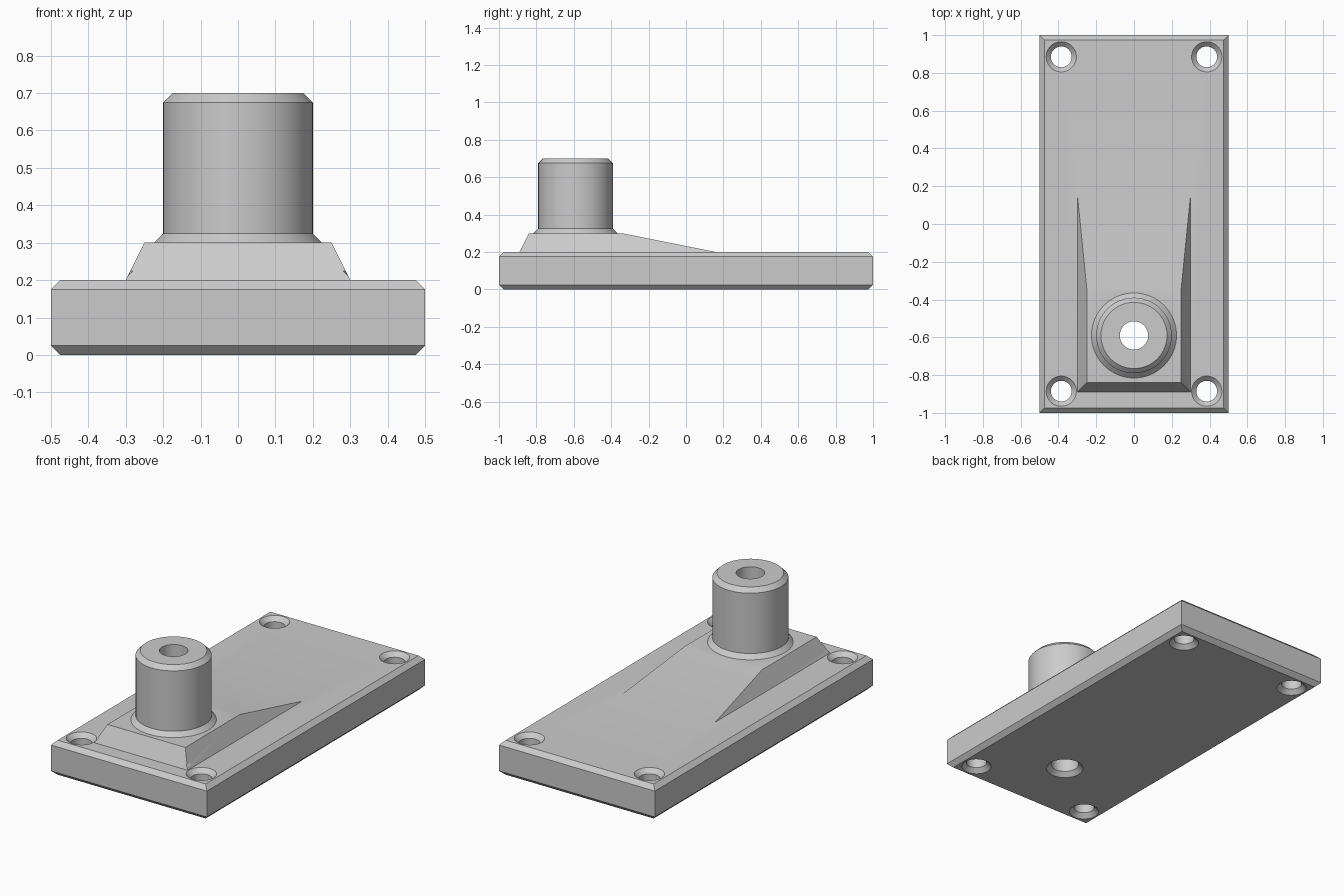
import bpy, bmesh, math

default = bpy.data.objects.get("Cube")
if default:
    bpy.data.objects.remove(default, do_unlink=True)

GREY = (0.6, 0.6, 0.6, 1.0)
grey = bpy.data.materials.new("plain grey")
grey.use_nodes = True
grey.diffuse_color = GREY
grey.node_tree.nodes["Principled BSDF"].inputs["Base Color"].default_value = GREY

CHAMFER = 0.025
PLATE_TOP = 0.2
BOSS_Y = -0.59


def make_object(name, bm):
    bmesh.ops.recalc_face_normals(bm, faces=bm.faces)
    mesh = bpy.data.meshes.new(name)
    bm.to_mesh(mesh)
    bm.free()
    mesh.materials.append(grey)
    obj = bpy.data.objects.new(name, mesh)
    bpy.context.collection.objects.link(obj)
    return obj


def skin(name, rings):
    """Closed solid from a stack of matching vertex rings."""
    bm = bmesh.new()
    loops = [[bm.verts.new(p) for p in ring] for ring in rings]
    for low, high in zip(loops, loops[1:]):
        for i in range(len(low)):
            j = (i + 1) % len(low)
            bm.faces.new((low[i], low[j], high[j], high[i]))
    bm.faces.new(loops[0][::-1])
    bm.faces.new(loops[-1])
    return make_object(name, bm)


def rect(hx, y0, y1, z0, z1=None):
    """Rectangle ring, at z0 in front and z1 at the back."""
    z1 = z0 if z1 is None else z1
    return [(-hx, y0, z0), (hx, y0, z0), (hx, y1, z1), (-hx, y1, z1)]


def lathe(name, x, y, profile, sides=64):
    angles = [2 * math.pi * i / sides for i in range(sides)]
    return skin(name, [[(x + r * math.cos(a), y + r * math.sin(a), z)
                        for a in angles] for r, z in profile])


def combine(target, tool, operation):
    mod = target.modifiers.new(operation.lower(), "BOOLEAN")
    mod.operation, mod.solver, mod.object = operation, "EXACT", tool
    tool.hide_render = True
    bpy.context.view_layer.objects.active = target
    bpy.ops.object.modifier_apply(modifier=mod.name)
    bpy.data.objects.remove(tool, do_unlink=True)


# Base plate, chamfered along its top and bottom rims
c = CHAMFER
plate = skin("mounting_plate", [
    rect(0.5 - c, c - 1, 1 - c, 0),
    rect(0.5, -1, 1, c),
    rect(0.5, -1, 1, PLATE_TOP - c),
    rect(0.5 - c, c - 1, 1 - c, PLATE_TOP)])

# Raised pad with sloping sides and a long ramp towards the back
pad = skin("ramped_pad", [
    rect(0.3, -0.89, 0.16, 0.1),
    rect(0.3, -0.89, 0.16, PLATE_TOP),
    rect(0.25, -0.84, -0.34, 0.3)])
combine(plate, pad, "UNION")

# Upright boss with a flared foot and chamfered top
boss = lathe("boss", 0, BOSS_Y, [
    (0.225, 0.15), (0.225, 0.3), (0.2, 0.325), (0.2, 0.675), (0.175, 0.7)])
combine(plate, boss, "UNION")

# Bore through the boss, countersunk underneath
bore = lathe("bore_cutter", 0, BOSS_Y, [
    (0.125, -c), (0.075, c), (0.075, 0.8)])
combine(plate, bore, "DIFFERENCE")

# Corner screw holes, countersunk on both faces
for x in (-0.385, 0.385):
    for y in (-0.885, 0.885):
        hole = lathe("hole_cutter", x, y, [
            (0.055 + 2 * c, -c), (0.055, c),
            (0.055, PLATE_TOP - c), (0.055 + 2 * c, PLATE_TOP + c)], 48)
        combine(plate, hole, "DIFFERENCE")

# Smooth the round walls and keep the edges crisp
bpy.ops.object.select_all(action="DESELECT")
plate.select_set(True)
bpy.context.view_layer.objects.active = plate
bpy.ops.object.shade_smooth_by_angle(angle=math.radians(20))
